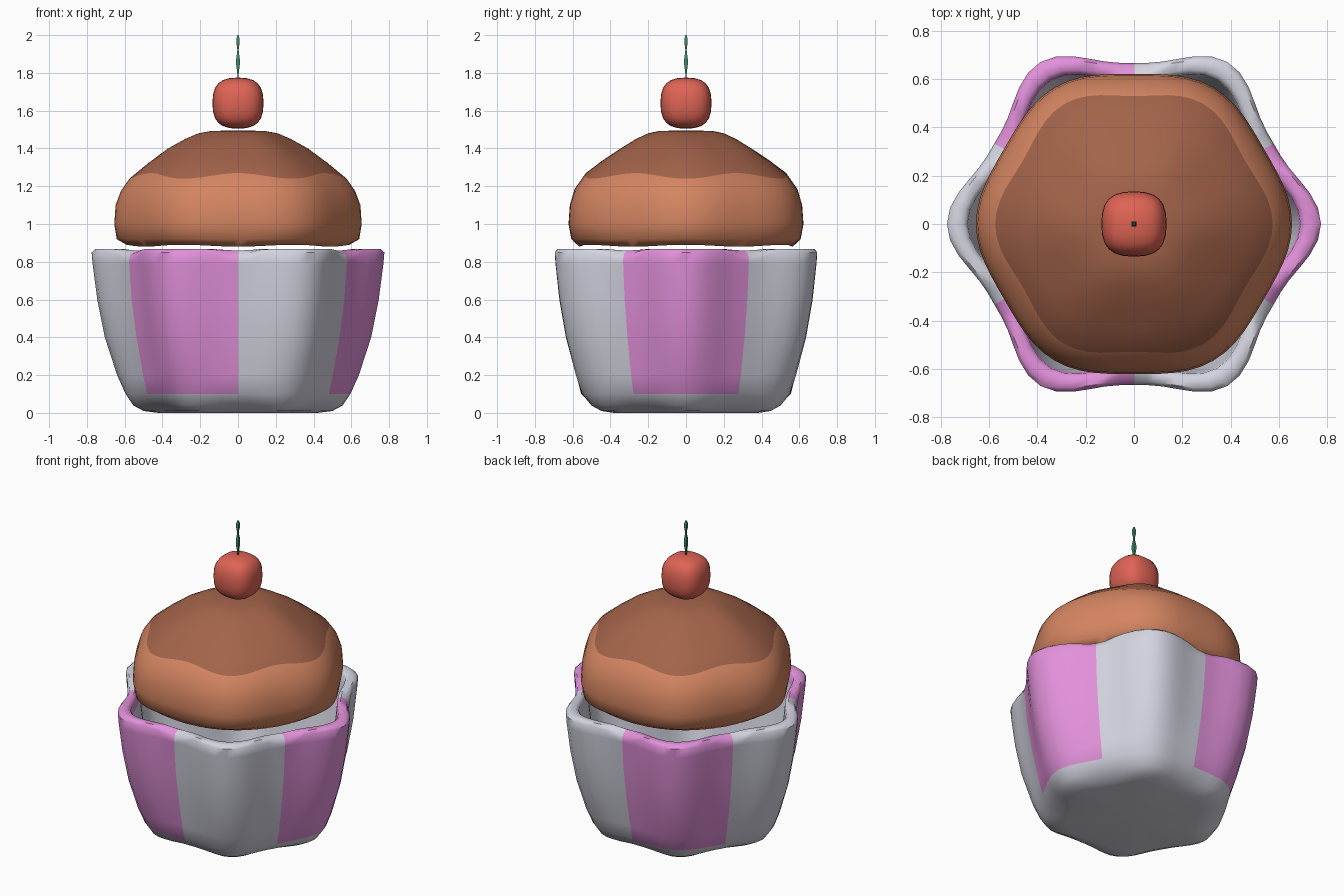
import bpy, bmesh, math

if "Cube" in bpy.data.objects:
    bpy.data.objects.remove(bpy.data.objects["Cube"])

def material(name, r, g, b):
    m = bpy.data.materials.new(name)
    lin = [((c + 0.055) / 1.055) ** 2.4 for c in (r, g, b)]
    m.diffuse_color = (*lin, 1)
    m.use_nodes = True
    m.node_tree.nodes["Principled BSDF"].inputs["Base Color"].default_value = m.diffuse_color
    return m

white = material("paper white", 0.83, 0.83, 0.88)
pink = material("stripe pink", 0.89, 0.57, 0.86)
light_brown = material("light frosting", 0.83, 0.52, 0.38)
dark_brown = material("dark frosting", 0.64, 0.39, 0.29)
red = material("cherry red", 0.87, 0.39, 0.33)
green = material("stem green", 0.25, 0.55, 0.43)

def finish(name, bm, mats, rule=None, angle=40):
    bmesh.ops.remove_doubles(bm, verts=bm.verts, dist=1e-5)
    bmesh.ops.recalc_face_normals(bm, faces=bm.faces)
    for f in bm.faces:
        if rule:
            f.material_index = rule(f.calc_center_median())
    me = bpy.data.meshes.new(name)
    bm.to_mesh(me)
    bm.free()
    for m in mats:
        me.materials.append(m)
    ob = bpy.data.objects.new(name, me)
    bpy.context.collection.objects.link(ob)
    bpy.ops.object.select_all(action='DESELECT')
    ob.select_set(True)
    bpy.context.view_layer.objects.active = ob
    if angle:
        bpy.ops.object.shade_smooth_by_angle(angle=math.radians(angle))
    return ob

def six_lobed(rings, n, power, lift):
    """Loft rings of (z, corner radius, side radius) around a six-cornered plan."""
    bm = bmesh.new()
    loops = []
    for i, (z, corner, side) in enumerate(rings):
        loop = []
        for k in range(n):
            a = 2 * math.pi * k / n
            w = (0.5 + 0.5 * math.cos(6 * a)) ** power
            r = side + (corner - side) * w
            loop.append(bm.verts.new((r * math.cos(a), r * math.sin(a), z + lift(i, w))))
        loops.append(loop)
    for lo, hi in zip(loops, loops[1:]):
        for k in range(n):
            j = (k + 1) % n
            bm.faces.new((lo[k], lo[j], hi[j], hi[k]))
    return bm

# Paper cup: outside from the base up, over the lip, down the inside
cup = [(0, 0, 0), (0, .42, .38), (.01, .50, .43), (.04, .555, .49), (.1, .595, .555),
       (.2, .64, .58), (.4, .705, .62), (.6, .745, .65), (.79, .77, .665), (.85, .775, .668),
       (.868, .755, .655), (.868, .71, .62), (.85, .69, .60), (.79, .685, .595),
       (.4, .63, .55), (.1, .53, .48), (.06, .4, .38), (.06, 0, 0)]

def lip_notch(i, w):
    return -{9: .045, 10: .025, 11: .008}.get(i, 0) * (1 - w) ** 10

def stripe(c):
    sector = math.floor((math.degrees(math.atan2(c.y, c.x)) + 390) / 60)
    inside = math.hypot(c.x, c.y) < .68 and c.z < .79
    outer = c.z > .1 and not (inside and math.hypot(c.x, c.y) < wall_middle(c))
    return 1 if sector % 2 == 0 and outer else 0

def wall_middle(c):
    # Radius halfway between the outer and inner wall at this height and angle
    w = (0.5 + 0.5 * math.cos(6 * math.atan2(c.y, c.x))) ** 1.4
    def at(part):
        for a, b in zip(part, part[1:]):
            if a[0] <= c.z <= b[0]:
                t = (c.z - a[0]) / (b[0] - a[0])
                s = a[2] + (b[2] - a[2]) * t
                return s + (a[1] + (b[1] - a[1]) * t - s) * w
        return 0
    return (at(cup[4:9]) + at(cup[13:16][::-1])) / 2

finish("paper_cup", six_lobed(cup, 72, 1.4, lip_notch), [white, pink], stripe, 50)

# Frosting dome with a darker cap
dome = [(.91, 0, 0), (.90, .53, .51), (.885, .59, .565), (.92, .642, .607), (1.0, .655, .622),
        (1.1, .648, .615), (1.18, .62, .59), (1.255, .575, .53), (1.33, .475, .44),
        (1.40, .37, .345), (1.45, .28, .265), (1.48, .21, .20), (1.493, .14, .14), (1.495, 0, 0)]

def cap_wave(i, w):
    return (.5 - w) * {2: -.01, 6: .01, 7: .03, 8: .015}.get(i, 0)

finish("frosting", six_lobed(dome, 72, 1.0, cap_wave), [light_brown, dark_brown],
       lambda c: 1 if c.z > 1.26 else 0, 60)

# Cherry: a cube rounded towards a ball
bm = bmesh.new()
bmesh.ops.create_cube(bm, size=2)
bmesh.ops.subdivide_edges(bm, edges=bm.edges, cuts=5, use_grid_fill=True)
for v in bm.verts:
    p = v.co
    k = sum(abs(x) ** 2.7 for x in p) ** (-1 / 2.7)
    v.co = p * k * 0.135
    v.co.z += 1.64
finish("cherry", bm, [red], None, 40)

# Stem: thin square rod with swellings
bm = bmesh.new()
stem = [(1.75, .005), (1.79, .004), (1.845, .012), (1.875, .012), (1.92, .004),
        (1.96, .011), (1.98, .011), (2.0, .004)]
loops = [[bm.verts.new((r * x, r * y, z)) for x, y in ((1, 1), (-1, 1), (-1, -1), (1, -1))]
         for z, r in [(z, r * .8) for z, r in stem]]
for lo, hi in zip(loops, loops[1:]):
    for k in range(4):
        bm.faces.new((lo[k], lo[(k + 1) % 4], hi[(k + 1) % 4], hi[k]))
bm.faces.new(loops[0])
bm.faces.new(loops[-1])
finish("cherry_stem", bm, [green], None, 0)
